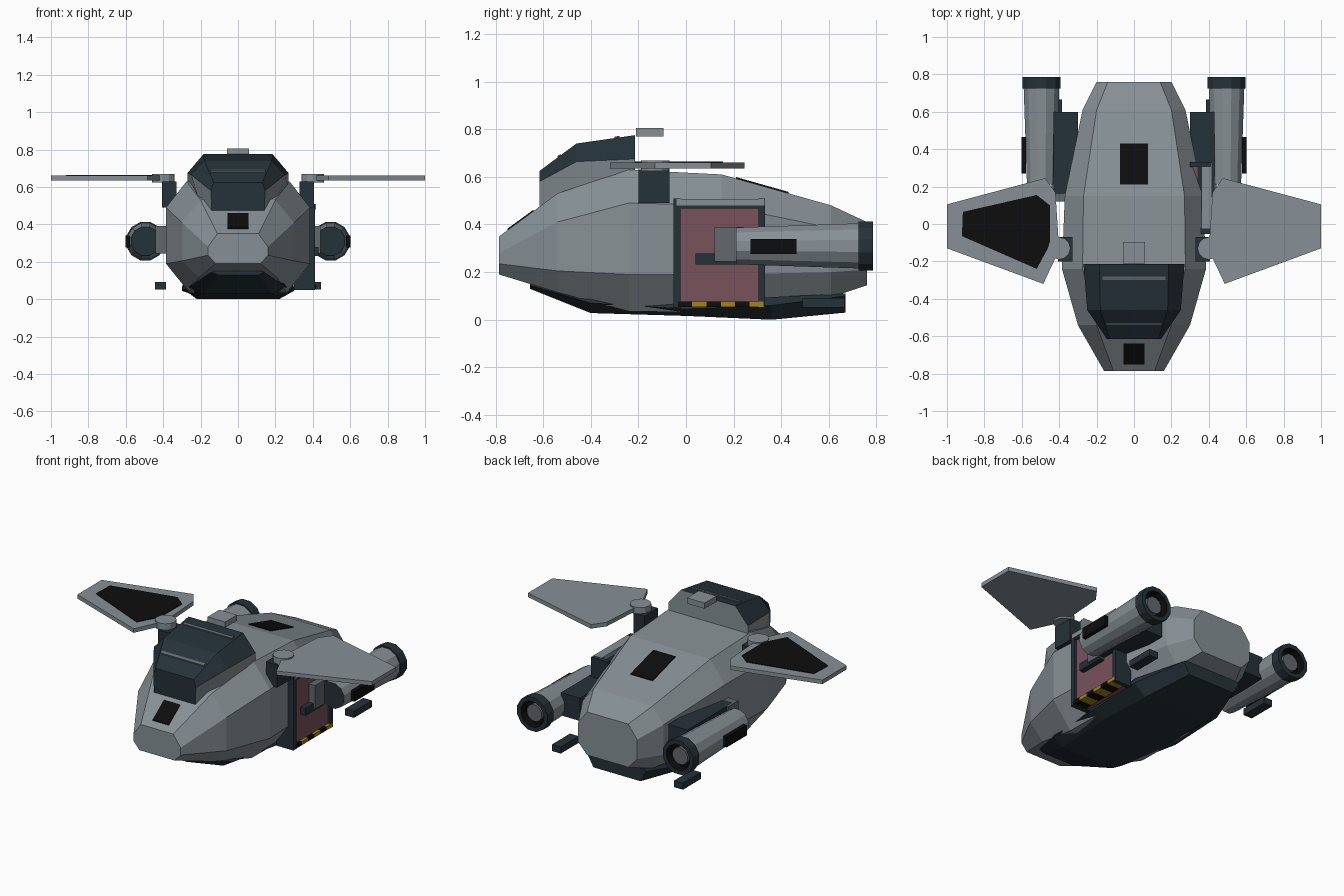
import bpy, bmesh, math
from mathutils import Vector

if "Cube" in bpy.data.objects:
    bpy.data.objects.remove(bpy.data.objects["Cube"])


def material(name, rgb):
    m = bpy.data.materials.new(name)
    m.diffuse_color = (*rgb, 1)
    m.use_nodes = True
    m.node_tree.nodes["Principled BSDF"].inputs["Base Color"].default_value = m.diffuse_color
    return m


HULL = material("hull grey", (0.24, 0.28, 0.305))
MID = material("medium grey", (0.12, 0.14, 0.155))
DARK = material("dark blue grey", (0.018, 0.031, 0.041))
BLACK = material("black", (0.004, 0.004, 0.004))
PINK = material("dusty red", (0.19, 0.085, 0.105))
YELLOW = material("warning yellow", (0.36, 0.23, 0.015))


def build(name, verts, faces, mats, indices=None):
    me = bpy.data.meshes.new(name)
    me.from_pydata(verts, [], faces)
    for m in mats:
        me.materials.append(m)
    if indices:
        for p, i in zip(me.polygons, indices):
            p.material_index = i
    bm = bmesh.new()
    bm.from_mesh(me)
    bmesh.ops.recalc_face_normals(bm, faces=bm.faces)
    bm.to_mesh(me)
    bm.free()
    ob = bpy.data.objects.new(name, me)
    bpy.context.collection.objects.link(ob)
    return ob


def loft(name, stations, mats, rule=None):
    """stations: (y, [(x, z) half section from top to bottom]); mirrored in x."""
    verts, faces, idx = [], [], []
    for y, half in stations:
        ring = half + [(-x, z) for x, z in reversed(half)]
        verts += [(x, y, z) for x, z in ring]
    n = len(stations[0][1]) * 2
    for s in range(len(stations) - 1):
        for i in range(n):
            j = (i + 1) % n
            faces.append((s * n + i, s * n + j, (s + 1) * n + j, (s + 1) * n + i))
            idx.append(rule(i) if rule else 0)
    last = len(verts) - n
    faces += [tuple(range(n)), tuple(range(last, last + n))]
    idx += [rule("front") if rule else 0, rule("back") if rule else 0]
    return build(name, verts, faces, mats, idx)


def box(name, x, y, z, mat):
    v = [(a, b, c) for c in z for b in y for a in x]
    f = [(0, 1, 3, 2), (4, 5, 7, 6), (0, 1, 5, 4), (2, 3, 7, 6), (0, 2, 6, 4), (1, 3, 7, 5)]
    return build(name, v, f, [mat])


def prism(name, pts, z0, z1, mat):
    n = len(pts)
    v = [(x, y, z) for z in (z0, z1) for x, y in pts]
    f = [tuple(range(n)), tuple(range(n, 2 * n))]
    f += [(i, (i + 1) % n, n + (i + 1) % n, n + i) for i in range(n)]
    return build(name, v, f, [mat])


def lathe_y(name, cx, cz, profile, mats, indices, sides=12):
    """Profile of (radius, y) spun around an axis along y."""
    v, f, idx = [], [], []
    for r, y in profile:
        for k in range(sides):
            a = 2 * math.pi * (k + 0.5) / sides
            v.append((cx + r * math.cos(a), y, cz + r * math.sin(a)))
    for s in range(len(profile) - 1):
        for k in range(sides):
            j = (k + 1) % sides
            f.append((s * sides + k, s * sides + j, (s + 1) * sides + j, (s + 1) * sides + k))
            idx.append(indices[s])
    e = len(v) - sides
    f += [tuple(range(sides)), tuple(range(e, e + sides))]
    idx += [indices[-2], indices[-1]]
    return build(name, v, f, mats, idx)


# Faceted main hull: y, top width, top z, side width, upper and lower side z, bottom width, bottom z
hull = [
    (-0.785, 0.11, 0.35, 0.16, 0.28, 0.235, 0.12, 0.19),
    (-0.54, 0.20, 0.53, 0.30, 0.41, 0.205, 0.21, 0.115),
    (-0.24, 0.275, 0.63, 0.385, 0.49, 0.19, 0.26, 0.035),
    (0.15, 0.27, 0.61, 0.37, 0.48, 0.19, 0.26, 0.03),
    (0.61, 0.20, 0.48, 0.275, 0.385, 0.20, 0.20, 0.095),
    (0.76, 0.14, 0.41, 0.20, 0.33, 0.21, 0.14, 0.145),
]
loft("hull", [(y, [(tw, zt), (sw, zu), (sw, zl), (bw, zb)])
              for y, tw, zt, sw, zu, zl, bw, zb in hull], [HULL])

# Dark belly keel
loft("belly", [
    (-0.655, [(0.12, 0.155), (0.14, 0.145), (0.11, 0.13)]),
    (-0.40, [(0.24, 0.09), (0.25, 0.07), (0.18, 0.028)]),
    (0.0, [(0.29, 0.07), (0.30, 0.045), (0.22, 0.016)]),
    (0.36, [(0.29, 0.095), (0.30, 0.06), (0.22, 0.0)]),
    (0.67, [(0.18, 0.11), (0.20, 0.10), (0.16, 0.03)]),
], [DARK])

# Canopy: dark glazing above a grey collar
loft("canopy", [
    (-0.615, [(0.13, 0.625), (0.145, 0.58), (0.14, 0.47)]),
    (-0.46, [(0.18, 0.74), (0.25, 0.664), (0.20, 0.50)]),
    (-0.215, [(0.185, 0.775), (0.27, 0.675), (0.27, 0.59)]),
], [DARK, HULL], lambda i: 1 if i in (1, 2, 3, "back") else 0)


def slope_plate(name, hw0, hw1, p0, p1, mat, lift=0.006):
    """Thin plate lying on a slope between two (y, z) points."""
    v = []
    for up in (-0.002, lift):
        v += [(-hw0, p0[0], p0[1] + up), (hw0, p0[0], p0[1] + up),
              (hw1, p1[0], p1[1] + up), (-hw1, p1[0], p1[1] + up)]
    f = [(0, 1, 2, 3), (4, 5, 6, 7)] + [(i, (i + 1) % 4, 4 + (i + 1) % 4, 4 + i) for i in range(4)]
    return build(name, v, f, [mat])


slope_plate("nose_panel", 0.055, 0.055, (-0.75, 0.376), (-0.64, 0.456), BLACK)
slope_plate("rear_deck_panel", 0.075, 0.075, (0.21, 0.593), (0.43, 0.531), BLACK)
slope_plate("windshield_bar_low", 0.145, 0.148, (-0.54, 0.681), (-0.528, 0.69), MID)
slope_plate("windshield_bar_high", 0.168, 0.168, (-0.30, 0.763), (-0.28, 0.766), MID)
box("roof_block", (-0.06, 0.06), (-0.21, -0.095), (0.77, 0.805), HULL)

# Parts repeated on both sides
wing = [(1, 0.105), (1, -0.13), (0.485, -0.32), (0.40, -0.14), (0.42, 0.17), (0.475, 0.245)]
for side, s in (("right", 1), ("left", -1)):
    def mx(a, b):
        return sorted((s * a, s * b))
    prism(side + "_wing", [(s * x, y) for x, y in wing], 0.635, 0.66, HULL)
    prism(side + "_wing_hinge", [(s * 0.40 + 0.06 * math.cos(k * math.pi / 6),
                                  -0.13 + 0.06 * math.sin(k * math.pi / 6)) for k in range(12)],
          0.625, 0.668, HULL)
    box(side + "_wing_post", mx(0.33, 0.405), (-0.20, -0.07), (0.49, 0.63), DARK)

    # Engine with dark intake, exhaust ring and inner core
    lathe_y(side + "_engine", s * 0.495, 0.31,
            [(0.08, 0.21), (0.098, 0.725), (0.106, 0.725), (0.106, 0.785), (0.08, 0.785),
             (0.074, 0.74), (0.052, 0.74), (0.052, 0.765)],
            [HULL, DARK, BLACK, MID], [0, 1, 1, 1, 2, 2, 3, 1, 3])
    box(side + "_engine_side_panel", mx(0.578, 0.602), (0.27, 0.465), (0.277, 0.34), BLACK)
    box(side + "_engine_pylon", mx(0.30, 0.43), (0.16, 0.60), (0.25, 0.39), DARK)
    box(side + "_engine_mount", mx(0.36, 0.44), (0.12, 0.215), (0.245, 0.39), MID)
    box(side + "_skid", mx(0.385, 0.445), (0.49, 0.665), (0.052, 0.092), DARK)

# Black inlay on the left wing
prism("left_wing_inlay", [(-0.915, 0.065), (-0.52, 0.155), (-0.45, 0.10), (-0.45, -0.11),
                          (-0.52, -0.24), (-0.92, -0.065)], 0.659, 0.664, BLACK)

# Side door on the right with frame, handle and hazard strip
box("door_panel", (0.30, 0.398), (-0.03, 0.31), (0.06, 0.48), PINK)
for name, y in (("door_front_jamb", (-0.053, -0.023)), ("door_rear_jamb", (0.305, 0.332))):
    box(name, (0.30, 0.413), y, (0.05, 0.51), DARK)
box("door_header", (0.36, 0.416), (-0.04, 0.33), (0.48, 0.508), HULL)
box("door_lintel", (0.34, 0.41), (-0.03, 0.31), (0.468, 0.481), DARK)
box("door_handle", (0.39, 0.43), (0.04, 0.215), (0.232, 0.278), DARK)
for k in range(6):
    y0 = -0.034 + k * 0.06
    box("hazard_stripe_%d" % k, (0.33, 0.416), (y0, y0 + 0.06), (0.054, 0.076),
        YELLOW if k % 2 else BLACK)
